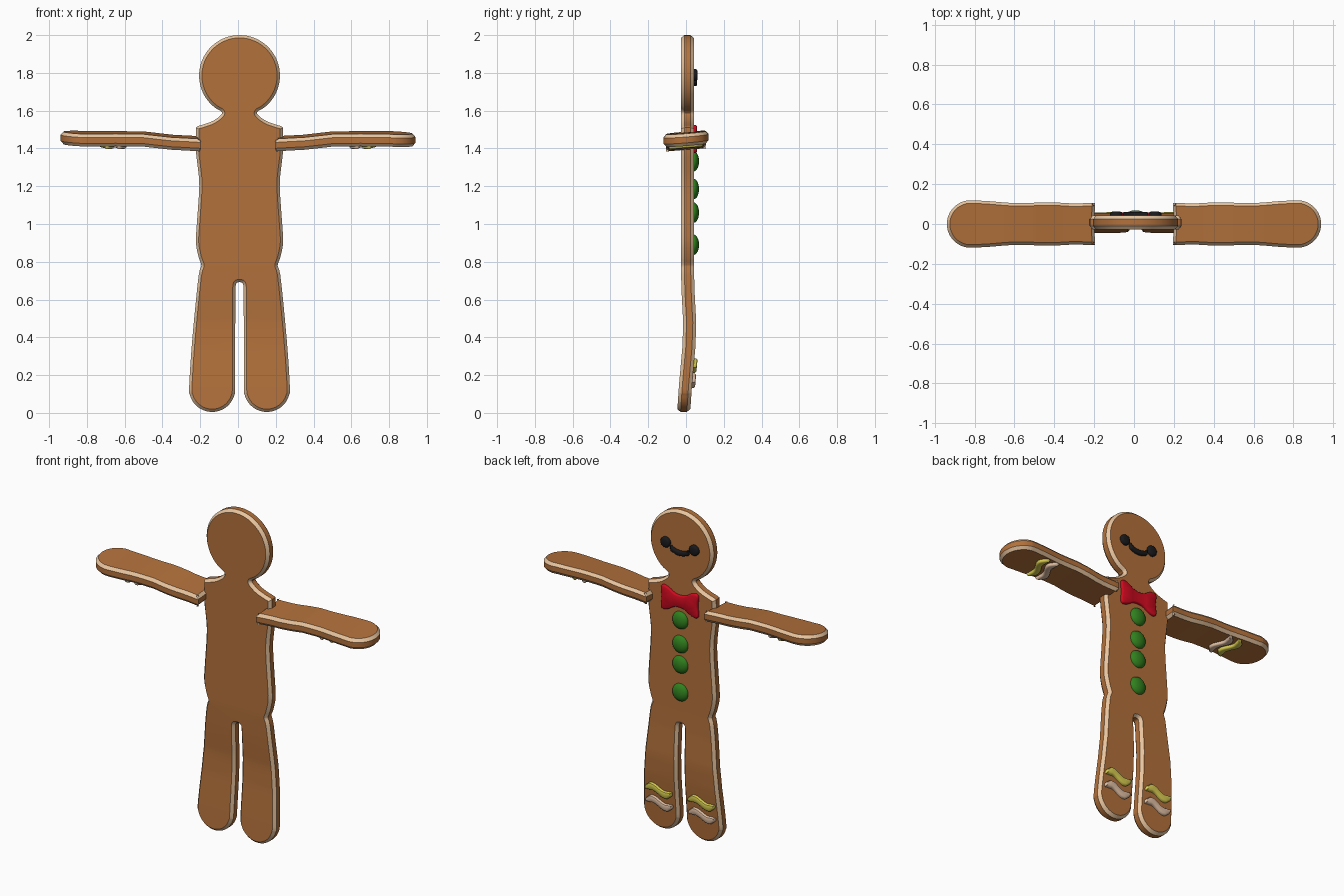
import bpy, bmesh, math
from mathutils import Vector

cube = bpy.data.objects.get("Cube")
if cube:
    bpy.data.objects.remove(cube, do_unlink=True)


def material(name, rgb):
    m = bpy.data.materials.new(name)
    m.use_nodes = True
    m.diffuse_color = (*rgb, 1)
    m.node_tree.nodes["Principled BSDF"].inputs["Base Color"].default_value = (*rgb, 1)
    return m


BISCUIT = material("biscuit brown", (0.45, 0.165, 0.044))
ICING = material("edge icing", (0.80, 0.55, 0.34))
CREAM = material("cream stripe", (0.74, 0.52, 0.37))
YELLOW = material("yellow stripe", (0.68, 0.60, 0.08))
GREEN = material("button green", (0.03, 0.22, 0.013))
RED = material("bow red", (0.62, 0.003, 0.014))
BLACK = material("face black", (0.01, 0.01, 0.012))
CENTRE = 0.008


def arc(cx, cy, r, a0, a1, n):
    angles = [math.radians(a0 + (a1 - a0) * i / n) for i in range(n + 1)]
    return [(cx + r * math.cos(a), cy + r * math.sin(a)) for a in angles]


def mirrored(half):
    """Close a half outline that runs upward along +x."""
    return half + [(-x, y) for x, y in reversed(half)]


def smooth(points, steps=3):
    """Closed Catmull-Rom loop through the points."""
    p = [Vector(q) for q in points]
    n, out = len(p), []
    for i in range(n):
        a, b, c, d = p[i - 1], p[i], p[(i + 1) % n], p[(i + 2) % n]
        for k in range(steps):
            t = k / steps
            out.append(b + 0.5 * t * ((c - a) + t * ((2 * a - 5 * b + 4 * c - d)
                                      + t * (3 * (b - c) + d - a))))
    return out


def inset(loop, d):
    """Move a counter-clockwise loop inward by d."""
    out = []
    for i, p in enumerate(loop):
        t = (loop[(i + 1) % len(loop)] - loop[i - 1]).normalized()
        out.append(p + Vector((-t.y, t.x)) * d)
    return out


def interp(table, x):
    for (x0, y0), (x1, y1) in zip(table, table[1:]):
        if x <= x1:
            return y0 + (y1 - y0) * max(0, (x - x0) / (x1 - x0))
    return table[-1][1]


def finish(name, bm, mats, angle=35):
    bmesh.ops.recalc_face_normals(bm, faces=bm.faces)
    me = bpy.data.meshes.new(name)
    bm.to_mesh(me)
    bm.free()
    ob = bpy.data.objects.new(name, me)
    bpy.context.collection.objects.link(ob)
    for m in mats:
        me.materials.append(m)
    bpy.ops.object.select_all(action="DESELECT")
    ob.select_set(True)
    bpy.context.view_layer.objects.active = ob
    bpy.ops.object.shade_smooth_by_angle(angle=math.radians(angle))


def slab(name, loop, layers, place, mats, banded=(), cuts=(), axis=(0, 1, 0)):
    """Stack inset copies of a loop, cap both ends, then bend with place(u, v, t)."""
    bm = bmesh.new()
    rings = [[bm.verts.new((p.x, p.y, t)) for p in inset(loop, d)] for t, d in layers]
    n = len(loop)
    for k, (lo, hi) in enumerate(zip(rings, rings[1:])):
        for i in range(n):
            j = (i + 1) % n
            f = bm.faces.new((lo[i], lo[j], hi[j], hi[i]))
            f.material_index = 1 if k in banded else 0
    bm.faces.new(rings[0][::-1])
    bm.faces.new(rings[-1])
    for c in cuts:
        bmesh.ops.bisect_plane(bm, geom=bm.verts[:] + bm.edges[:] + bm.faces[:],
                               plane_co=Vector(axis) * c, plane_no=axis)
    bmesh.ops.triangulate(bm, faces=[f for f in bm.faces if len(f.verts) > 4])
    for v in bm.verts:
        v.co = place(*v.co)
    finish(name, bm, mats)


# Biscuit cross-section: a brown side between two iced, bevelled rims
BISCUIT_LAYERS = [(-0.027, 0.015), (-0.009, 0), (0.024, 0), (0.042, 0.015)]
RIMS = (0, 2)
LEG_BEND = [(0, -0.02), (0.15, -0.01), (0.35, 0.008), (0.48, 0.012), (0.65, 0.003), (0.78, 0)]


def body_place(u, v, t):
    return (u + CENTRE, t + interp(LEG_BEND, v), v)


# Body, head and legs in one outline
body_half = ([(0.011, 0.69), (0.02, 0.675), (0.022, 0.6), (0.023, 0.3)]
             + arc(0.145, 0.127, 0.122, 180, 360, 12)
             + [(0.257, 0.3), (0.24, 0.5), (0.216, 0.73), (0.202, 0.78), (0.215, 0.82),
                (0.231, 0.9), (0.226, 1.0), (0.213, 1.2), (0.222, 1.31), (0.23, 1.38),
                (0.23, 1.49), (0.225, 1.515), (0.19, 1.527), (0.14, 1.546), (0.1, 1.575)]
             + arc(0, 1.786, 0.214, -64, 84, 16))
slab("gingerbread_body", smooth(mirrored(body_half)), BISCUIT_LAYERS, body_place,
     [BISCUIT, ICING], RIMS, [0.1, 0.15, 0.25, 0.35, 0.42, 0.48, 0.56, 0.65, 0.78])


# Soft raised pieces of sugar icing
def raised(thick, bevel):
    return [(0.03, 0), (0.042 + thick * 0.5, 0), (0.042 + thick * 0.85, bevel * 0.4),
            (0.042 + thick, bevel)]


def wave(cu, cv, length, width, amp, vertical=False):
    """S-shaped stripe with rounded ends."""
    n, upper, lower = 12, [], []
    for i in range(n + 1):
        s = i / n
        w = width * 0.5 * (0.45 + 0.55 * min(1, 6 * s, 6 * (1 - s)))
        u, m = (s - 0.5) * length, amp * math.sin(2 * math.pi * s)
        upper.append((u, m + w))
        lower.append((u, m - w))
    pts = lower + upper[::-1]
    if vertical:
        pts = [(-v, u) for u, v in pts]
    return smooth([(cu + u, cv + v) for u, v in pts], 2)


STRIPE = raised(0.017, 0.009)

for side, s in (("left", 1), ("right", -1)):
    # Foot stripes
    for z, mat, label in ((0.25, YELLOW, "yellow"), (0.17, CREAM, "cream")):
        slab(f"{side}_foot_{label}_stripe", wave(s * 0.145, z, 0.178, 0.044, -0.016),
             STRIPE, body_place, [mat])

    # Arm, lying flat with its decorated side down
    droop = [(0.2, 1.432), (0.35, 1.44), (0.5, 1.457), (0.65, 1.459),
             (0.8, 1.458), (0.94, 1.452 if s > 0 else 1.464)]

    def arm_place(u, v, t, s=s, droop=droop):
        return (s * u, v, interp(droop, u) + 0.08 * v - t * 0.95)

    low = [(0.197, -0.06), (0.197, -0.097), (0.205, -0.106), (0.3, -0.103), (0.42, -0.109),
           (0.52, -0.106), (0.62, -0.106), (0.72, -0.114)]
    arm = low + arc(0.82, 0, 0.119, -90, 90, 14) + [(u, -v) for u, v in reversed(low)]
    slab(f"{side}_arm", smooth(arm), BISCUIT_LAYERS, arm_place, [BISCUIT, ICING], RIMS,
         [0.35, 0.42, 0.5, 0.57, 0.65, 0.8], (1, 0, 0))

    # Cuff stripes
    for x, mat, label in ((0.695, YELLOW, "yellow"), (0.63, CREAM, "cream")):
        slab(f"{side}_cuff_{label}_stripe", wave(x, 0, 0.178, 0.042, 0.018, True),
             STRIPE, arm_place, [mat])

    # Eye
    slab(f"{side}_eye", smooth(arc(s * 0.097, 1.788, 0.032, 0, 330, 11), 2),
         raised(0.02, 0.012), body_place, [BLACK])

# Smile, kept clear of the eyes
smile = ([(0.06 * k / 4, 1.73 + 0.018 * (k / 4) ** 2) for k in range(-4, 5)]
         + [(0.062 * k / 4, 1.76 + 0.018 * (k / 4) ** 2) for k in range(4, -5, -1)])
slab("smile", smooth(smile), raised(0.017, 0.007), body_place, [BLACK])

# Bow tie
bow = mirrored([(0, 1.416), (0.03, 1.41), (0.075, 1.385), (0.112, 1.376), (0.127, 1.395),
                (0.121, 1.45), (0.127, 1.505), (0.112, 1.524), (0.075, 1.515),
                (0.03, 1.49)])
slab("bow_tie", smooth(bow[1:-1]), raised(0.016, 0.007), body_place, [RED])

# Sweet buttons down the front
for i, z in enumerate((1.332, 1.185, 1.06, 0.89)):
    bm = bmesh.new()
    bmesh.ops.create_uvsphere(bm, u_segments=24, v_segments=14, radius=1)
    for v in bm.verts:
        v.co = (CENTRE + v.co.x * 0.053, 0.04 + v.co.y * 0.029, z + v.co.z * 0.054)
    finish(f"button_{i + 1}", bm, [GREEN], 60)
